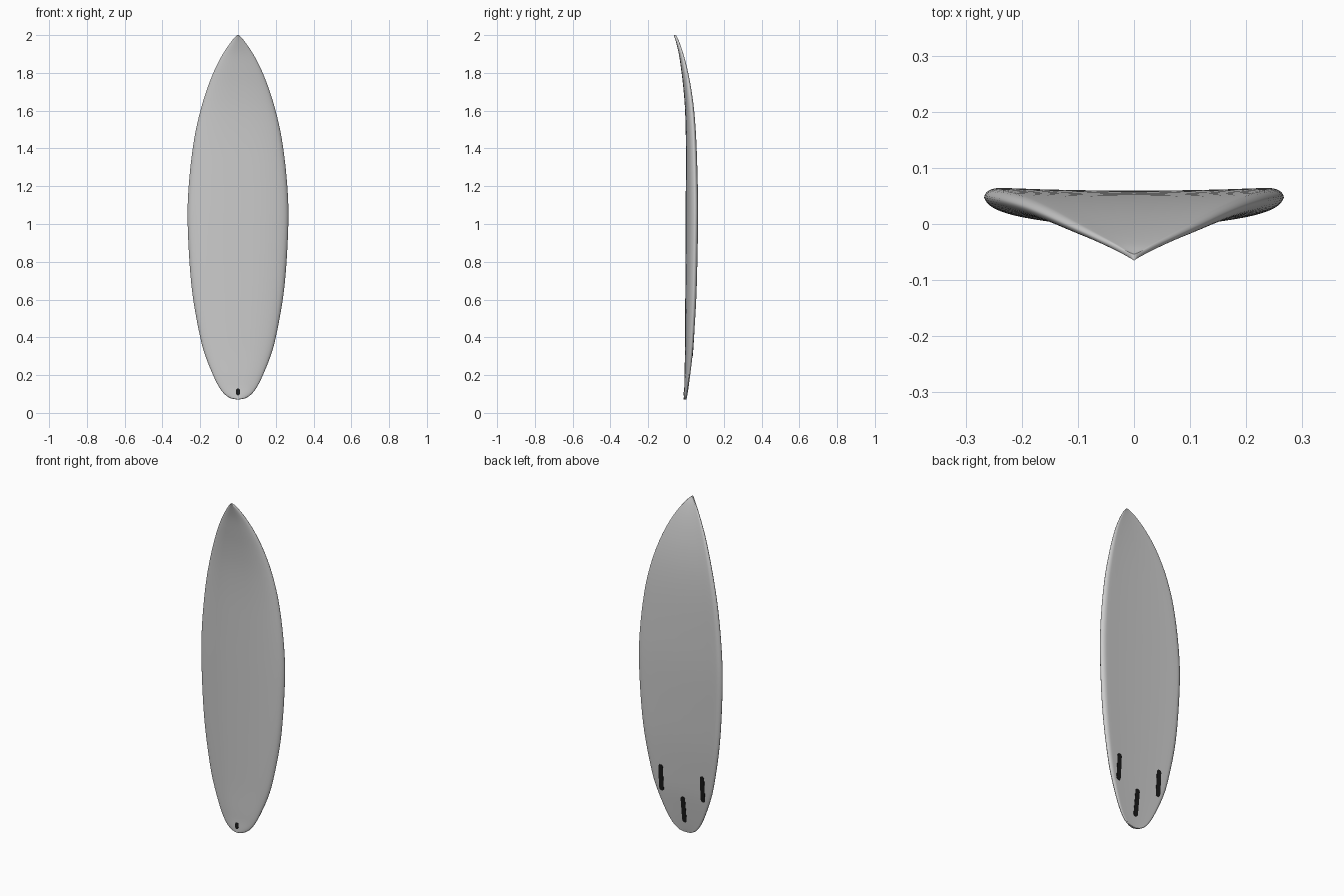
import bpy, bmesh, math
from mathutils import Vector
from mathutils.bvhtree import BVHTree

if "Cube" in bpy.data.objects:
    bpy.data.objects.remove(bpy.data.objects["Cube"])

# Stations along the board: height z, half width, front (deck) y, back (bottom) y
STATIONS = [
    (0.072, 0.012, -0.012, 0.002), (0.078, 0.040, -0.012, 0.004),
    (0.10, 0.072, -0.011, 0.008), (0.14, 0.102, -0.009, 0.014),
    (0.20, 0.132, -0.008, 0.022), (0.30, 0.172, -0.006, 0.034),
    (0.40, 0.200, -0.005, 0.042), (0.60, 0.237, -0.004, 0.054),
    (0.80, 0.257, -0.003, 0.060), (1.05, 0.267, -0.002, 0.064),
    (1.25, 0.257, -0.001, 0.061), (1.45, 0.232, -0.001, 0.054),
    (1.60, 0.199, -0.005, 0.043), (1.72, 0.162, -0.014, 0.027),
    (1.82, 0.122, -0.026, 0.007), (1.90, 0.080, -0.038, -0.014),
    (1.96, 0.040, -0.052, -0.034), (1.99, 0.015, -0.061, -0.048),
    (2.00, 0.003, -0.065, -0.053)]
# Half cross-section: fraction of half width, fraction of thickness (deck to bottom)
SECTION = [(0, 0), (0.3, 0.025), (0.55, 0.10), (0.75, 0.22), (0.88, 0.36),
           (0.96, 0.52), (1.0, 0.74), (0.98, 0.90), (0.93, 0.99), (0.85, 1.0),
           (0.6, 0.965), (0.3, 0.94), (0, 0.93)]


def spline(pts, steps):
    """Catmull-Rom curve through the given points."""
    pts = [Vector(p) for p in pts]
    pts = [2 * pts[0] - pts[1]] + pts + [2 * pts[-1] - pts[-2]]
    out = []
    for i in range(1, len(pts) - 2):
        a, b, c, d = pts[i - 1:i + 3]
        for s in range(steps):
            t = s / steps
            out.append(0.5 * (2 * b + (c - a) * t + (2 * a - 5 * b + 4 * c - d) * t * t
                              + (3 * b - a - 3 * c + d) * t ** 3))
    return out + [pts[-2]]


def finish(bm, name, angle, mat=None):
    bmesh.ops.recalc_face_normals(bm, faces=bm.faces)
    mesh = bpy.data.meshes.new(name)
    bm.to_mesh(mesh)
    bm.free()
    ob = bpy.data.objects.new(name, mesh)
    bpy.context.collection.objects.link(ob)
    if mat:
        mesh.materials.append(mat)
    bpy.ops.object.select_all(action='DESELECT')
    ob.select_set(True)
    bpy.context.view_layer.objects.active = ob
    bpy.ops.object.shade_smooth_by_angle(angle=math.radians(angle))
    return ob


# Board: cross-sections lofted from tail to nose
half = spline(SECTION, 3)
ring = [(p[0], p[1]) for p in half] + [(-p[0], p[1]) for p in half[-2:0:-1]]
bm = bmesh.new()
rows = []
for z, w, yf, yb in spline([Vector(s) for s in STATIONS], 4):
    rows.append([bm.verts.new((u * w, yf + (yb - yf) * t, z)) for u, t in ring])
n = len(ring)
for a, b in zip(rows, rows[1:]):
    for i in range(n):
        bm.faces.new((a[i], a[(i + 1) % n], b[(i + 1) % n], b[i]))
bm.faces.new(rows[0])
bm.faces.new(rows[-1])
bmesh.ops.recalc_face_normals(bm, faces=bm.faces)
tree = BVHTree.FromBMesh(bm)
finish(bm, "surfboard", 60)

black = bpy.data.materials.new("black_plastic")
black.diffuse_color = (0.01, 0.01, 0.01, 1)
black.use_nodes = True
black.node_tree.nodes["Principled BSDF"].inputs["Base Color"].default_value = black.diffuse_color


def slot(name, x, z0, z1, width, side):
    """Rounded plug lying just proud of the deck (side -1) or bottom (side 1)."""
    r = width / 2
    bm = bmesh.new()
    outer, inner = [], []
    arc = [(r * math.cos(k * math.pi / 16), r * math.sin(k * math.pi / 16)) for k in range(1, 9)]
    prof = [(r * math.cos(math.pi / 2 * k / 8), z0 + r - r * math.sin(math.pi / 2 * k / 8))
            for k in range(7, -1, -1)]
    prof += [(r, z0 + r + (z1 - z0 - width) * k / 6) for k in range(1, 6)]
    prof += [(r, z1 - r)] + [(cx, z1 - r + cz) for cx, cz in arc[:-1]]
    for dx, z in prof:
        top, low = [], []
        for u in (-1, 0, 1):
            hit = tree.ray_cast(Vector((x + u * dx, side, z)), Vector((0, -side, 0)))[0]
            top.append(bm.verts.new((hit.x, hit.y + side * 0.0015, z)))
            low.append(bm.verts.new((hit.x, hit.y - side * 0.004, z)))
        outer.append(top)
        inner.append(low)
    loops = [o + i[::-1] for o, i in zip(outer, inner)]
    for a, b in zip(loops, loops[1:]):
        for i in range(6):
            bm.faces.new((a[i], a[(i + 1) % 6], b[(i + 1) % 6], b[i]))
    bm.faces.new(loops[0])
    bm.faces.new(loops[-1])
    finish(bm, name, 30, black)


# Fin boxes on the bottom, leash plug on the deck
slot("fin_box_centre", 0, 0.132, 0.288, 0.028, 1)
for s, label in ((-1, "left"), (1, "right")):
    slot("fin_box_" + label, s * 0.133, 0.29, 0.445, 0.028, 1)
slot("leash_plug", 0, 0.093, 0.13, 0.02, -1)
